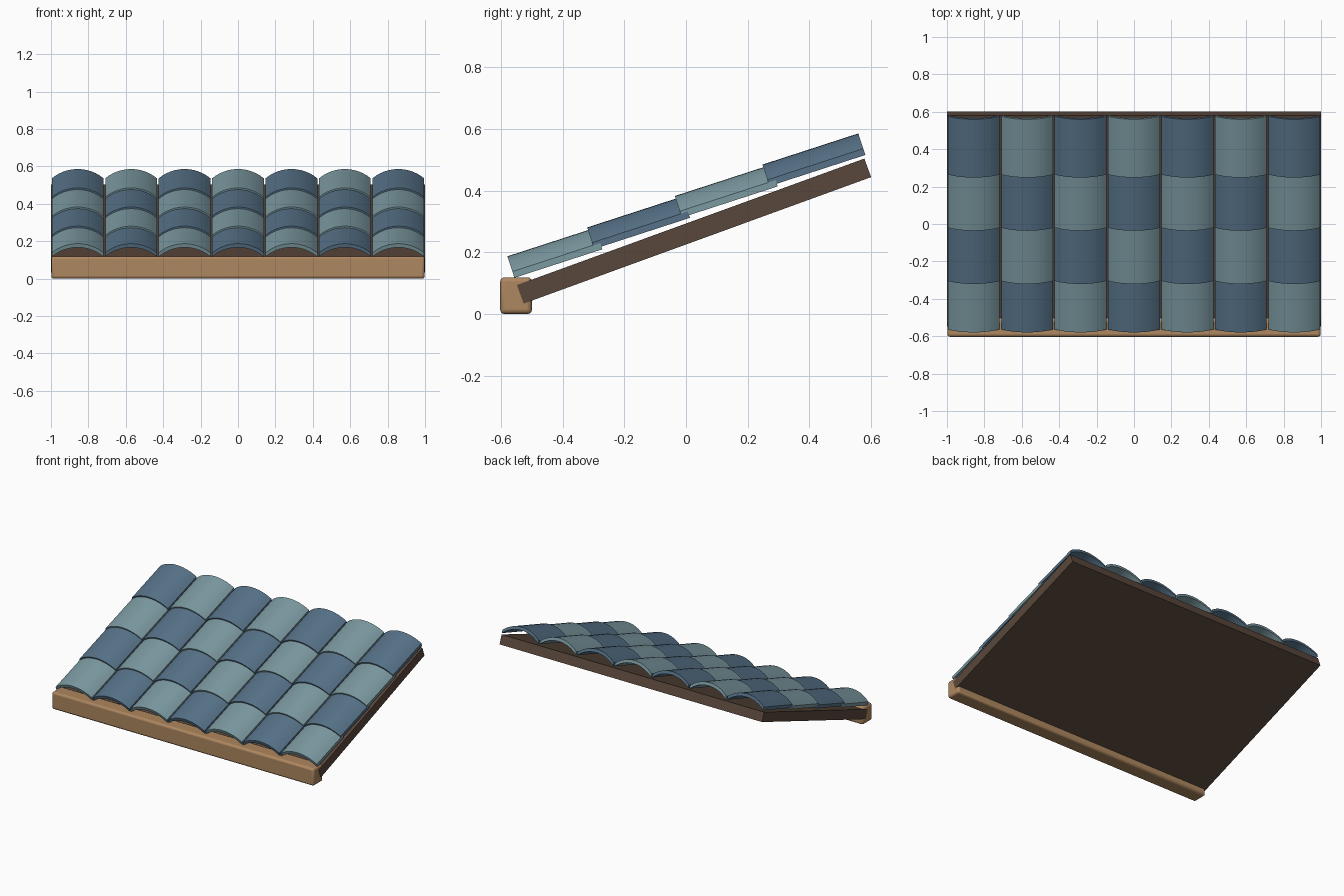
import bpy
import bmesh
from math import radians, sin, cos, asin
from mathutils import Matrix, Vector

default = bpy.data.objects.get("Cube")
if default:
    bpy.data.objects.remove(default, do_unlink=True)


def material(name, rgb):
    mat = bpy.data.materials.new(name)
    mat.use_nodes = True
    mat.diffuse_color = (*rgb, 1)
    mat.node_tree.nodes["Principled BSDF"].inputs["Base Color"].default_value = (*rgb, 1)
    return mat


LIGHT = material("pale teal tile", (0.198, 0.320, 0.356))
DARK = material("slate blue tile", (0.095, 0.171, 0.250))
BEAM = material("tan wood", (0.420, 0.242, 0.116))
DECK = material("dark brown wood", (0.102, 0.064, 0.045))


def add_object(name, bm, mat, matrix=Matrix()):
    bmesh.ops.recalc_face_normals(bm, faces=bm.faces)
    mesh = bpy.data.meshes.new(name)
    bm.to_mesh(mesh)
    bm.free()
    mesh.materials.append(mat)
    obj = bpy.data.objects.new(name, mesh)
    obj.matrix_world = matrix
    bpy.context.collection.objects.link(obj)
    return obj


def box(name, size, mat, matrix):
    bm = bmesh.new()
    bmesh.ops.create_cube(bm, size=1, matrix=Matrix.Diagonal((*size, 1)))
    return add_object(name, bm, mat, matrix)


def smooth(objects):
    bpy.ops.object.select_all(action="DESELECT")
    for obj in objects:
        obj.select_set(True)
    bpy.context.view_layer.objects.active = objects[0]
    bpy.ops.object.shade_smooth_by_angle(angle=radians(30))


# Sloping roof deck
box("roof_deck", (2, 1.2, 0.064), DECK,
    Matrix.Translation((0, 0.026, 0.269)) @ Matrix.Rotation(radians(20), 4, "X"))

# Rounded eave beam along the front
beam = box("eave_beam", (1.996, 0.103, 0.115), BEAM, Matrix.Translation((0, -0.5515, 0.0605)))
beam.location.z = 0.0595
beam.data.transform(Matrix.Diagonal((1, 1, 0.119 / 0.115, 1)))
bevel = beam.modifiers.new("Rounded edges", "BEVEL")
bevel.width = 0.014
bevel.segments = 3

# Arched tiles: a curved strip with thickness, running along the slope
HALF, RISE, THICK, STEPS = 0.138, 0.052, 0.0215, 12
RADIUS = (HALF ** 2 + RISE ** 2) / (2 * RISE)
SWEEP = asin(HALF / RADIUS)


def tile(name, length, mat, matrix):
    bm = bmesh.new()
    angles = [SWEEP * (2 * i / STEPS - 1) for i in range(STEPS + 1)]
    lower = [Vector((RADIUS * sin(a), 0, RADIUS * (cos(a) - cos(SWEEP)))) for a in angles]
    upper = [p + Vector((0, 0, THICK)) for p in lower]
    low = [bm.verts.new(p) for p in lower]
    top = [bm.verts.new(p) for p in upper]
    faces = [bm.faces.new((low[i], low[i + 1], top[i + 1], top[i])) for i in range(STEPS)]
    swept = bmesh.ops.extrude_face_region(bm, geom=faces, use_keep_orig=True)["geom"]
    moved = [v for v in swept if isinstance(v, bmesh.types.BMVert)]
    bmesh.ops.translate(bm, verts=moved, vec=(0, -length, 0))
    return add_object(name, bm, mat, matrix)


# Overlapping courses in a checkerboard, each tilted a little flatter than the deck
COLUMNS, ROWS = 7, 4
pitch = 2 / COLUMNS
tiles = []
for row in range(ROWS):
    back = ROWS - 1 - row
    length = 0.3 if row == 0 else 0.327
    for col in range(COLUMNS):
        place = Matrix.Translation(((col - COLUMNS // 2) * pitch,
                                    0.582 - 0.2845 * back, 0.516 - 0.102 * back))
        tiles.append(tile(f"tile_row_{row + 1}_column_{col + 1}", length,
                          LIGHT if (row + col) % 2 == 0 else DARK,
                          place @ Matrix.Rotation(radians(18), 4, "X")))

smooth(tiles + [beam])
